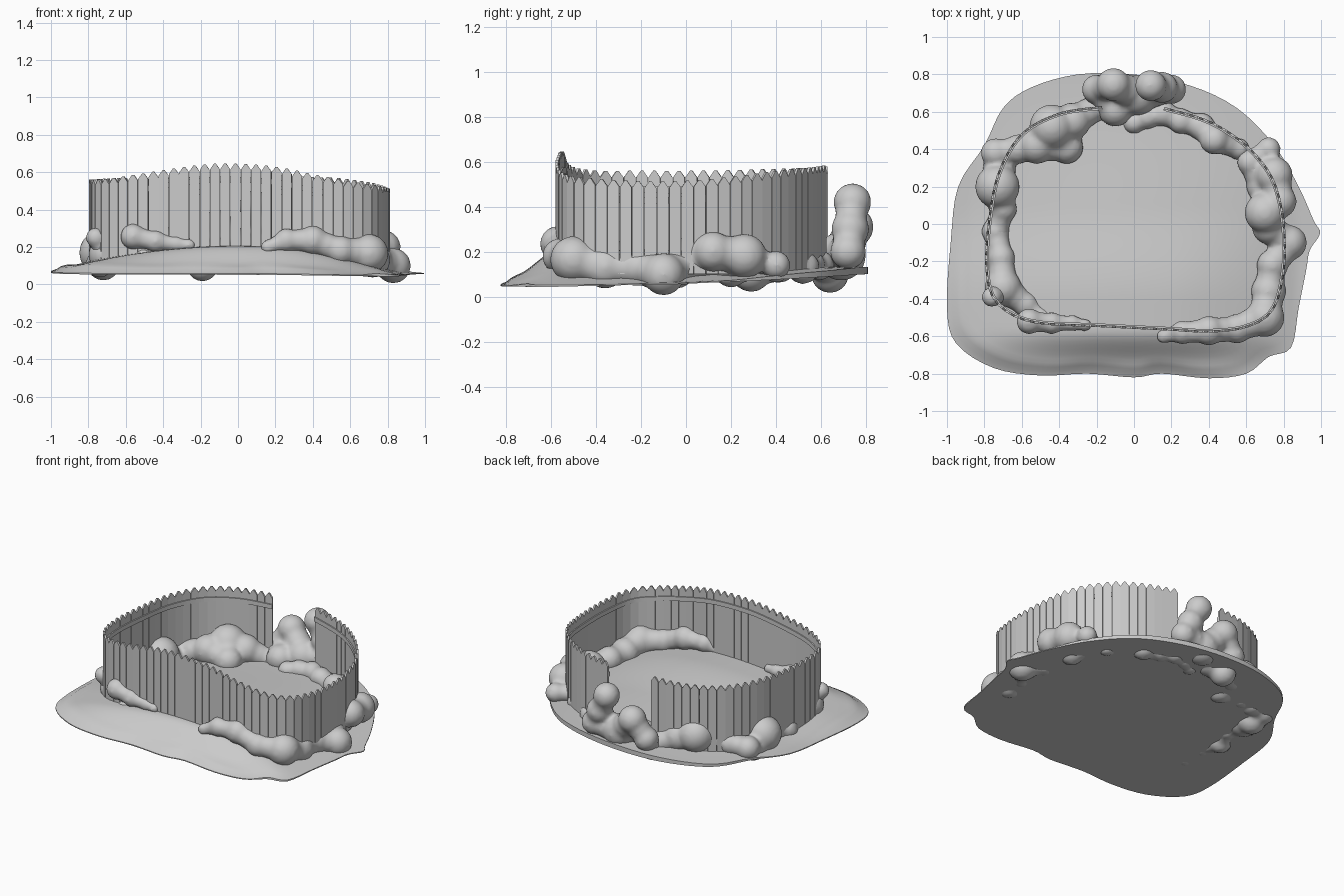
import bpy, bmesh, math
from mathutils import Vector, Matrix

cube = bpy.data.objects.get("Cube")
if cube:
    bpy.data.objects.remove(cube, do_unlink=True)

grey = bpy.data.materials.new("plain grey")
grey.use_nodes = True
grey.diffuse_color = (0.6, 0.6, 0.6, 1)
grey.node_tree.nodes["Principled BSDF"].inputs["Base Color"].default_value = grey.diffuse_color


def finish(bm, name, smooth):
    mesh = bpy.data.meshes.new(name)
    for f in bm.faces:
        f.smooth = smooth
    bm.to_mesh(mesh)
    bm.free()
    mesh.materials.append(grey)
    obj = bpy.data.objects.new(name, mesh)
    bpy.context.collection.objects.link(obj)
    return obj


def spline(points, steps, closed):
    """Catmull-Rom curve through the points."""
    pts = [Vector(p) for p in points]
    n = len(pts)
    pick = (lambda i: pts[i % n]) if closed else (lambda i: pts[max(0, min(n - 1, i))])
    out = []
    for i in range(n if closed else n - 1):
        a, b, c, d = (pick(i + k) for k in (-1, 0, 1, 2))
        for s in range(steps):
            t = s / steps
            out.append((b * 2 + (c - a) * t + (a * 2 - b * 5 + c * 4 - d) * t ** 2
                        + (b * 3 - a - c * 3 + d) * t ** 3) / 2)
    if not closed:
        out.append(pts[-1])
    return out


def ramp(a, b, v):
    t = max(0, min(1, (v - a) / (b - a)))
    return t * t * (3 - 2 * t)


def base_height(x, y):
    return 0.082 + 0.03 * y - 0.02 * max(0, x) ** 2


def ground_height(x, y, fraction):
    """Sloping sheet with a raised front lip and a central mound."""
    lip = 0.035 * ramp(1, 0.92, fraction) * ramp(0.1, -0.4, y) * ramp(0.9, 0.2, x)
    mound = ramp(-0.77, -0.57, y) * (1 - 0.75 * ramp(-0.4, 0.85, y))
    return base_height(x, y) + lip + 0.105 * mound * max(0, 1 - (x / 0.87) ** 2)


# Ground: domed top closed by a flat underside
outline = spline([(0, .8), (.3, .74), (.55, .62), (.75, .42), (.88, .2), (.96, .02), (.995, -.05),
                  (.94, -.14), (.92, -.25), (.88, -.45), (.84, -.66), (.72, -.71), (.6, -.8),
                  (.4, -.825), (.15, -.8), (0, -.82), (-.25, -.8), (-.5, -.81), (-.75, -.77),
                  (-.95, -.64), (-1, -.45), (-.98, -.1), (-.94, .2), (-.8, .42), (-.7, .62),
                  (-.55, .73), (-.3, .8)], 4, True)
bm = bmesh.new()
rings = []
for k in range(1, 37):
    ring = []
    for p in outline:
        x, y = p * (k / 36)
        ring.append(bm.verts.new((x, y, ground_height(x, y, k / 36))))
    rings.append(ring)
rings.append([bm.verts.new((p.x, p.y, base_height(*p) - 0.006)) for p in outline])
count = len(outline)
for inner, outer in zip(rings, rings[1:]):
    for i in range(count):
        j = (i + 1) % count
        bm.faces.new((inner[i], inner[j], outer[j], outer[i]))
bm.faces.new(rings[0])
bm.faces.new(rings[-1])
bmesh.ops.recalc_face_normals(bm, faces=bm.faces)
ground = finish(bm, "ground", True)
bpy.context.view_layer.objects.active = ground
ground.select_set(True)
bpy.ops.object.shade_smooth_by_angle(angle=math.radians(40))
ground.select_set(False)

# Fence line: x, y and top height, open at the back
fence = spline([(-.17, .625, .58), (-.4, .59, .575), (-.6, .48, .57), (-.72, .28, .565),
                (-.77, .05, .56), (-.79, -.2, .56), (-.76, -.38, .56), (-.66, -.48, .57),
                (-.5, -.53, .595), (-.2, -.545, .64), (0, -.555, .645), (.2, -.565, .63),
                (.4, -.575, .59), (.6, -.55, .55), (.74, -.46, .53), (.8, -.25, .515),
                (.8, 0, .515), (.75, .22, .535), (.65, .37, .555), (.52, .48, .57),
                (.37, .56, .575), (.16, .62, .585)], 12, False)
lengths = [0]
for a, b in zip(fence, fence[1:]):
    lengths.append(lengths[-1] + (b - a).xy.length)


def along(s):
    for i in range(len(fence) - 1):
        if s <= lengths[i + 1]:
            return fence[i].lerp(fence[i + 1], (s - lengths[i]) / (lengths[i + 1] - lengths[i]))
    return fence[-1]


# Pickets with pointed tops
bm = bmesh.new()
number = round(lengths[-1] / 0.055)
pitch = lengths[-1] / number
half, thick = pitch * 0.48, 0.006
for n in range(number):
    a, b = along(n * pitch), along((n + 1) * pitch)
    mid = (a + b) / 2
    direction = (b - a).xy.normalized()
    side = Vector((-direction.y, direction.x))
    top = mid.z
    profile = [(-half, 0.1), (half, 0.1), (half, top - 0.03), (half * 0.2, top),
               (-half * 0.2, top), (-half, top - 0.03)]
    faces = []
    for offset in (-thick, thick):
        faces.append([bm.verts.new((*(mid.xy + direction * u + side * offset), z))
                      for u, z in profile])
    bm.faces.new(faces[0])
    bm.faces.new(faces[1][::-1])
    for i in range(len(profile)):
        j = (i + 1) % len(profile)
        bm.faces.new((faces[0][j], faces[0][i], faces[1][i], faces[1][j]))
bmesh.ops.recalc_face_normals(bm, faces=bm.faces)
finish(bm, "fence_pickets", False)

# Rail along the inside of the fence
bm = bmesh.new()
sections = []
for i, p in enumerate(fence):
    direction = (fence[min(i + 1, len(fence) - 1)] - fence[max(i - 1, 0)]).xy.normalized()
    inward = Vector((-direction.y, direction.x))
    sections.append([bm.verts.new((*(p.xy + inward * w), p.z - drop))
                     for w, drop in ((.004, .1), (.014, .1), (.014, .07), (.004, .07))])
for a, b in zip(sections, sections[1:]):
    for i in range(4):
        j = (i + 1) % 4
        bm.faces.new((a[i], a[j], b[j], b[i]))
bm.faces.new(sections[0])
bm.faces.new(sections[-1])
bmesh.ops.recalc_face_normals(bm, faces=bm.faces)
finish(bm, "fence_rail", False)


# Bushes: merged round clumps, each chained as (x, y, z, radius)
def bush(name, clumps):
    bm = bmesh.new()

    def ball(p, r):
        bmesh.ops.create_icosphere(bm, subdivisions=3, radius=r, matrix=Matrix.Translation(p))

    for n, (x, y, z, r) in enumerate(clumps):
        p = Vector((x, y, z))
        ball(p, r)
        if n:
            q, s = Vector(clumps[n - 1][:3]), clumps[n - 1][3]
            for t in (0.25, 0.5, 0.75):
                ball(q.lerp(p, t), (s + (r - s) * t) * 0.85)
    obj = finish(bm, name, True)
    remesh = obj.modifiers.new("merge", 'REMESH')
    remesh.mode = 'VOXEL'
    remesh.voxel_size = 0.014
    remesh.use_smooth_shade = True
    soften = obj.modifiers.new("soften", 'SMOOTH')
    soften.factor = 0.5
    soften.iterations = 6


bush("front_left_bush", [(.16, -.6, .2, .04), (.26, -.58, .235, .065), (.4, -.57, .235, .08),
                         (.55, -.56, .18, .08), (.7, -.5, .165, .105)])
bush("left_bush", [(.7, -.5, .165, .105), (.72, -.36, .13, .095), (.74, -.22, .13, .085),
                   (.83, -.1, .1, .095), (.72, -.02, .14, .09), (.7, .06, .19, .11),
                   (.78, .12, .2, .09), (.75, .26, .18, .1), (.68, .2, .12, .08),
                   (.62, .33, .14, .07), (.72, .4, .14, .065)])
bush("back_left_bush", [(.56, .4, .12, .06), (.43, .45, .17, .08), (.36, .52, .13, .075),
                        (.25, .55, .14, .07), (.16, .59, .14, .07), (.07, .57, .14, .065),
                        (0, .54, .13, .06)])
bush("back_bush", [(.09, .74, .42, .085), (.15, .73, .3, .085), (.2, .72, .2, .08),
                   (.02, .69, .18, .11), (-.11, .745, .31, .09), (-.2, .72, .19, .08),
                   (-.1, .61, .16, .09), (-.19, .64, .1, .085)])
bush("back_right_bush", [(-.19, .63, .12, .08), (-.33, .55, .18, .1), (-.44, .52, .21, .12),
                         (-.36, .41, .15, .09), (-.52, .42, .18, .1), (-.62, .4, .15, .08),
                         (-.74, .38, .14, .08), (-.72, .29, .11, .09), (-.73, .2, .17, .12),
                         (-.7, .08, .14, .075), (-.74, -.04, .11, .075)])
bush("right_bush", [(-.74, -.04, .11, .075), (-.71, -.18, .14, .075), (-.7, -.34, .16, .1),
                    (-.58, -.43, .14, .07), (-.5, -.5, .14, .06)])
bush("right_outer_bush", [(-.76, -.39, .25, .055), (-.7, -.36, .16, .07)])
bush("front_right_bush", [(-.56, -.52, .255, .07), (-.44, -.53, .23, .06),
                          (-.33, -.53, .215, .045), (-.26, -.54, .21, .035)])
